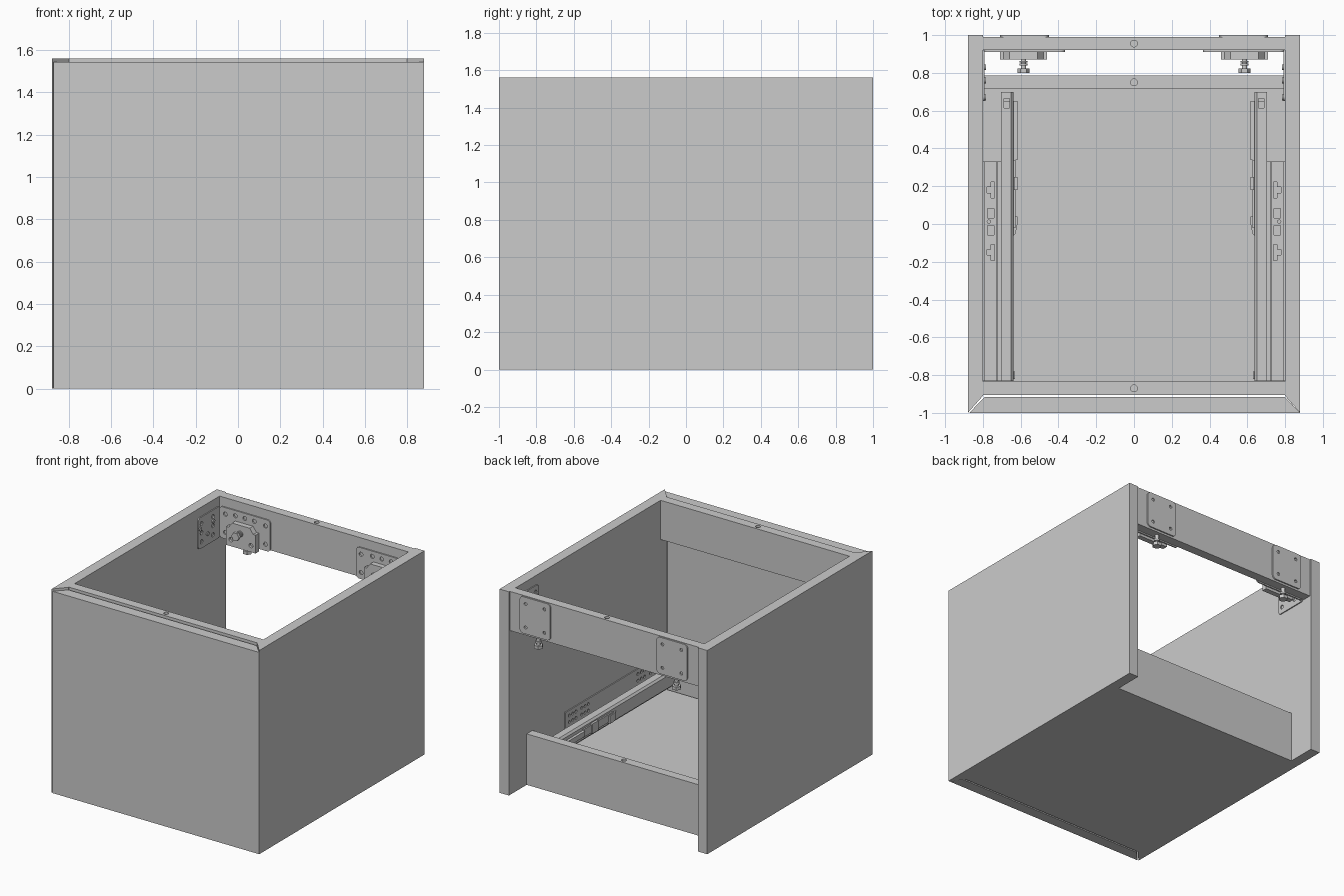
import bpy, bmesh, math
from mathutils import Vector

if "Cube" in bpy.data.objects:
    bpy.data.objects.remove(bpy.data.objects["Cube"])

# ---------- helpers: all geometry is in world coordinates, origins at 0 ----------
MAP = {'x': lambda u, v, w: (w, u, v), 'y': lambda u, v, w: (u, w, v), 'z': lambda u, v, w: (u, v, w)}


def prism(bm, pts, axis, a, b):
    """Extrude a 2D outline along an axis from a to b."""
    lo = [bm.verts.new(MAP[axis](u, v, a)) for u, v in pts]
    hi = [bm.verts.new(MAP[axis](u, v, b)) for u, v in pts]
    bm.faces.new(lo)
    bm.faces.new(hi[::-1])
    n = len(pts)
    for i in range(n):
        bm.faces.new((lo[i], lo[(i + 1) % n], hi[(i + 1) % n], hi[i]))


def box(bm, x0, x1, y0, y1, z0, z1):
    prism(bm, [(x0, y0), (x1, y0), (x1, y1), (x0, y1)], 'z', z0, z1)


def cyl(bm, u, v, r, axis, a, b, n=20):
    prism(bm, [(u + r * math.cos(2 * math.pi * i / n), v + r * math.sin(2 * math.pi * i / n))
               for i in range(n)], axis, a, b)


def rounded(u0, v0, u1, v1, r, n=5):
    pts = []
    for k, (cu, cv) in enumerate([(u1 - r, v1 - r), (u0 + r, v1 - r), (u0 + r, v0 + r), (u1 - r, v0 + r)]):
        for i in range(n + 1):
            t = math.pi / 2 * (k + i / n)
            pts.append((cu + r * math.cos(t), cv + r * math.sin(t)))
    return pts


def to_object(name, bm):
    bmesh.ops.recalc_face_normals(bm, faces=bm.faces)
    me = bpy.data.meshes.new(name)
    bm.to_mesh(me)
    bm.free()
    ob = bpy.data.objects.new(name, me)
    bpy.context.collection.objects.link(ob)
    return ob


def make(name, build, cut=None, mirror=False, smooth=False):
    bm = bmesh.new()
    build(bm)
    ob = to_object(name, bm)
    bpy.ops.object.select_all(action='DESELECT')
    bpy.context.view_layer.objects.active = ob
    ob.select_set(True)
    if cut:
        cb = bmesh.new()
        cut(cb)
        cutter = to_object(name + "_cutter", cb)
        cutter.hide_render = True
        m = ob.modifiers.new("holes", 'BOOLEAN')
        m.operation, m.solver, m.object = 'DIFFERENCE', 'EXACT', cutter
        bpy.ops.object.modifier_apply(modifier=m.name)
        bpy.data.objects.remove(cutter)
    if smooth:
        bpy.ops.object.shade_smooth_by_angle()
    if mirror:
        m = ob.modifiers.new("mirror", 'MIRROR')
        m.use_mirror_merge = False
    return ob


# ---------- cabinet panels ----------
make("side_panel", lambda bm: prism(
    bm, [(.80, 1), (.88, 1), (.88, -1), (.80, -.91)], 'z', 0, 1.56), mirror=True)
make("drawer_front", lambda bm: prism(
    bm, [(-.872, -1), (.879, -1), (.80, -.917), (-.792, -.917)], 'z', 0, 1.545))
make("bottom_panel", lambda bm: box(bm, -.80, .80, -.905, .785, 0, .085))

# cross rails, each with a dowel hole in the top edge
for name, y0, y1, z0, z1 in [("front_rail", -.905, -.835, 1.26, 1.56),
                             ("back_rail", .92, .99, 1.26, 1.56),
                             ("lower_back_rail", .715, .785, .085, .39)]:
    make(name, lambda bm: box(bm, -.80, .80, y0, y1, z0, z1),
         lambda bm: cyl(bm, 0, (y0 + y1) / 2, .018, 'z', z1 - .08, z1 + .02))


# ---------- drawer runners ----------
def bracket(bm):
    prism(bm, [(.80, .205), (.80, .38), (.792, .38), (.792, .213), (.73, .213), (.73, .23),
               (.722, .23), (.722, .213), (.65, .213), (.65, .205)], 'y', -.83, .33)


def bracket_holes(bm):
    for y in (.18, -.15):                       # key-shaped slots
        s = 1 if y > 0 else -1
        prism(bm, [(.738, y - .042), (.757, y - .042), (.757, y - .015), (.777, y - .015), (.777, y + .015),
                   (.757, y + .015), (.757, y + .042), (.738, y + .042)], 'z', .19, .225)
        box(bm, .741, .775, s * .045 + .012 - .025, s * .045 + .012 + .025, .19, .225)
    cyl(bm, .768, .012, .009, 'z', .19, .225, 12)
    for y0 in (.28, .13, -.55, -.70):           # screw holes in the wall flange
        for i in range(3):
            for z in (.29, .34):
                cyl(bm, y0 - i * .04, z, .012, 'x', .78, .82, 10)


make("runner_bracket", bracket, bracket_holes, mirror=True)


def runner(bm):
    # folded channel, open downwards
    prism(bm, [(.637, .22), (.637, .315), (.65, .33), (.705, .33), (.705, .22),
               (.695, .22), (.695, .32), (.655, .32), (.647, .31), (.647, .22)], 'y', -.83, .70)


make("runner_channel", runner, lambda bm: box(bm, .66, .688, .615, .665, .31, .35), mirror=True)
make("runner_inner_rail", lambda bm: box(bm, .66, .69, -.82, .65, .213, .30), mirror=True)


def catch(bm):
    # thin side strip with release lever and stop block
    box(bm, .617, .637, .34, .65, .25, .29)
    box(bm, .627, .637, -.02, .34, .24, .30)
    box(bm, .617, .634, .18, .25, .235, .31)
    prism(bm, [(.637, -.06), (.637, .04), (.617, .04), (.617, .0), (.627, -.05)], 'z', .23, .29)
    box(bm, .63, .64, -.82, -.78, .23, .30)


make("runner_catch", catch, mirror=True)


# ---------- wall hanger hardware ----------
def grid_holes(bm, us, vs, r, axis, a, b):
    for u in us:
        for v in vs:
            cyl(bm, u, v, r, axis, a, b, 14)


make("hanger_back_plate", lambda bm: prism(bm, rounded(.45, 1.275, .71, 1.555, .03), 'y', .99, 1.0),
     lambda bm: grid_holes(bm, (.50, .66), (1.325, 1.505), .012, 'y', .985, 1.02), mirror=True, smooth=True)


def corner_holes(bm):
    grid_holes(bm, (.405, .745), (1.30, 1.44), .016, 'y', .9, .93)
    grid_holes(bm, (.50, .58, .66), (1.45,), .016, 'y', .9, .93)


make("hanger_rail_plate", lambda bm: prism(bm, rounded(.365, 1.25, .795, 1.49, .025), 'y', .91, .92),
     corner_holes, mirror=True, smooth=True)
make("hanger_wall_plate", lambda bm: prism(bm, rounded(.65, 1.25, .918, 1.49, .025), 'x', .792, .80),
     lambda bm: grid_holes(bm, (.69, .83), (1.30, 1.37, 1.44), .016, 'x', .78, .81), mirror=True, smooth=True)


def screws(bm):
    for y, z in ((.67, 1.405), (.76, 1.335), (.83, 1.405)):
        cyl(bm, y, z, .015, 'x', .784, .793, 16)


make("wall_screws", screws, mirror=True, smooth=True)


# stepped adjuster housing
def housing(bm):
    prism(bm, [(.46, 1.23), (.71, 1.23), (.71, 1.37), (.69, 1.37), (.66, 1.41), (.51, 1.41),
               (.48, 1.37), (.46, 1.37)], 'y', .87, .91)


make("adjuster_housing", housing,
     lambda bm: grid_holes(bm, (.50, .67), (1.28,), .017, 'y', .86, .89), mirror=True)


def bolts(bm):
    # depth bolt pointing into the cabinet
    cyl(bm, .585, 1.35, .014, 'y', .80, .91)
    cyl(bm, .585, 1.35, .033, 'y', .80, .822, 6)
    for y in (.84, .855):
        cyl(bm, .585, 1.35, .022, 'y', y, y + .009)
    # height bolt under the rail
    cyl(bm, .585, .95, .014, 'z', 1.18, 1.27)
    cyl(bm, .585, .95, .033, 'z', 1.17, 1.195, 6)
    cyl(bm, .585, .95, .022, 'z', 1.21, 1.225)


make("adjuster_bolts", bolts, mirror=True, smooth=True)
